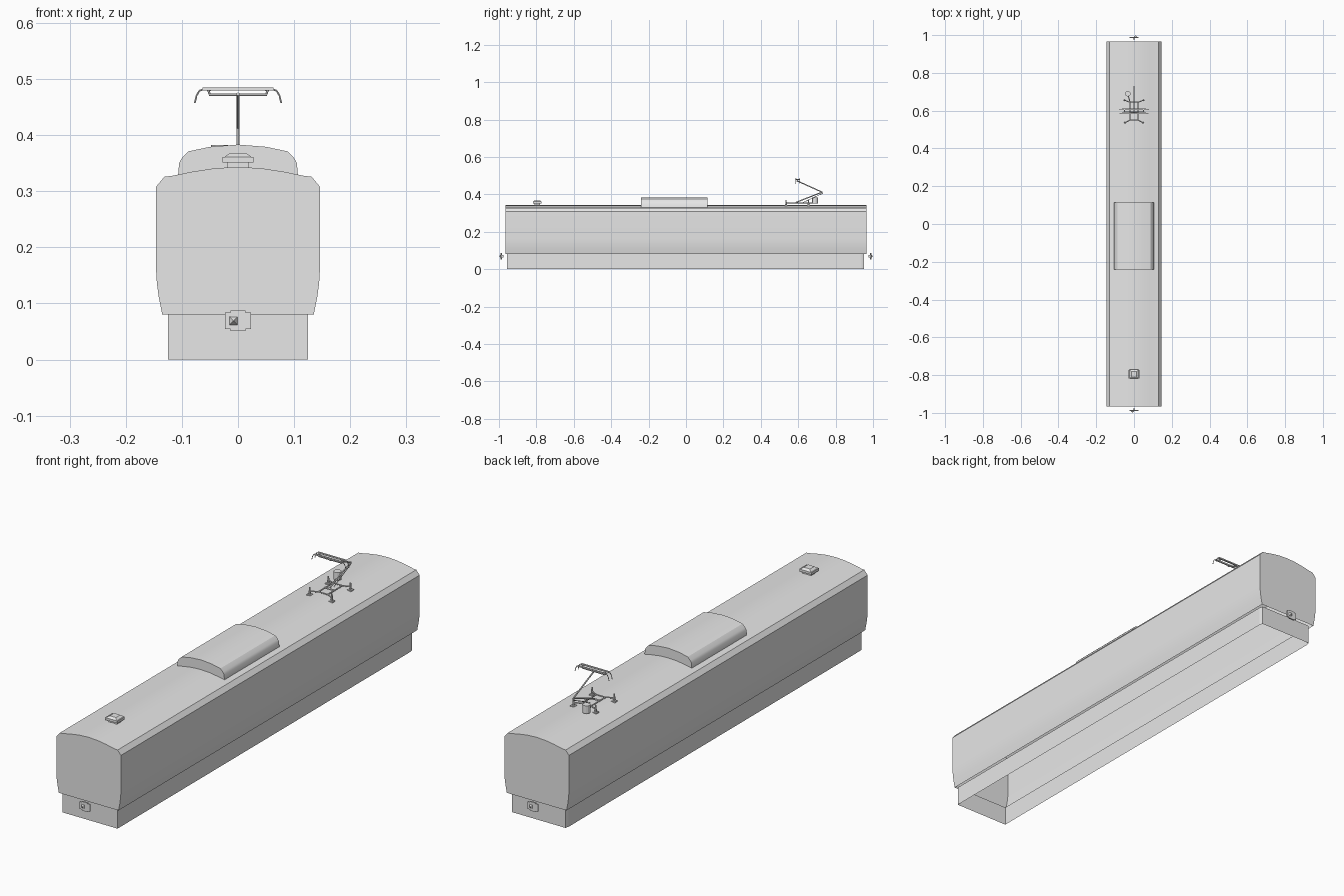
import bpy, bmesh, math
from mathutils import Matrix, Vector

cube = bpy.data.objects.get("Cube")
if cube:
    bpy.data.objects.remove(cube, do_unlink=True)

grey = bpy.data.materials.new("plain_grey")
grey.use_nodes = True
grey.diffuse_color = (0.8, 0.8, 0.8, 1)
grey.node_tree.nodes["Principled BSDF"].inputs["Base Color"].default_value = (0.8, 0.8, 0.8, 1)


def finish(name, bm, smooth=False, fix_normals=True):
    if fix_normals:
        bmesh.ops.recalc_face_normals(bm, faces=bm.faces[:])
    mesh = bpy.data.meshes.new(name)
    bm.to_mesh(mesh)
    bm.free()
    mesh.materials.append(grey)
    ob = bpy.data.objects.new(name, mesh)
    bpy.context.collection.objects.link(ob)
    if smooth:
        bpy.ops.object.select_all(action='DESELECT')
        ob.select_set(True)
        bpy.context.view_layer.objects.active = ob
        bpy.ops.object.shade_smooth_by_angle(angle=math.radians(25))


def open_shell(name, half, y0, y1):
    """Sweep a mirrored half section along y, capped at both ends, open below."""
    section = half + [(-x, z) for x, z in reversed(half) if x > 0]
    bm = bmesh.new()
    rings = [[bm.verts.new((x, y, z)) for x, z in section] for y in (y0, y1)]
    for i in range(len(section) - 1):
        bm.faces.new((rings[0][i], rings[0][i + 1], rings[1][i + 1], rings[1][i]))
    for ring in rings:
        bm.faces.new(ring)
    finish(name, bm, True)


def box(name, center, size):
    bm = bmesh.new()
    bmesh.ops.create_cube(bm, size=1)
    bmesh.ops.scale(bm, vec=size, verts=bm.verts)
    bmesh.ops.translate(bm, vec=center, verts=bm.verts)
    finish(name, bm)


def frustum(name, base, direction, r1, r2, height):
    """Four-sided taper, square to the axes, rising from base along direction."""
    bm = bmesh.new()
    bmesh.ops.create_cone(bm, cap_ends=True, segments=4, radius1=r1, radius2=r2, depth=height)
    turn = Vector(direction).to_track_quat('Z', 'Y').to_matrix() @ Matrix.Rotation(math.pi / 4, 3, 'Z')
    bmesh.ops.rotate(bm, matrix=turn, verts=bm.verts)
    bmesh.ops.translate(bm, vec=Vector(base) + Vector(direction) * height / 2, verts=bm.verts)
    finish(name, bm)


def rod(name, a, b, r, sides=6, r2=None):
    a, b = Vector(a), Vector(b)
    bm = bmesh.new()
    bmesh.ops.create_cone(bm, cap_ends=True, segments=sides, radius1=r,
                          radius2=r if r2 is None else r2, depth=(b - a).length)
    bmesh.ops.rotate(bm, matrix=(b - a).to_track_quat('Z', 'Y').to_matrix(), verts=bm.verts)
    bmesh.ops.translate(bm, vec=(a + b) / 2, verts=bm.verts)
    finish(name, bm, sides > 6)


def path(name, points, r):
    for i, (a, b) in enumerate(zip(points, points[1:])):
        rod(f"{name}_{i + 1}", a, b, r)


# Body shell
open_shell("body", [(0.135, 0.08), (0.141, 0.11), (0.1445, 0.135), (0.146, 0.16),
                    (0.146, 0.308), (0.131, 0.326), (0.119, 0.327), (0.08, 0.335),
                    (0.04, 0.341), (0, 0.343)], -0.965, 0.965)

# Skirt: side and end walls, open above and below, with clipped rear corners
bm = bmesh.new()
plan = [(-0.125, -0.957), (0.125, -0.957), (0.125, 0.937),
        (0.121, 0.952), (-0.121, 0.952), (-0.125, 0.937)]
low, high = [[bm.verts.new((x, y, z)) for x, y in plan] for z in (0, 0.08)]
for i in range(len(plan)):
    j = (i + 1) % len(plan)
    bm.faces.new((low[i], low[j], high[j], high[i]))
finish("skirt", bm, fix_normals=False)

# Roof equipment housing
open_shell("roof_housing", [(0.107, 0.325), (0.105, 0.35), (0.1, 0.359), (0.088, 0.371),
                            (0.05, 0.379), (0, 0.383)], -0.24, 0.115)

# Roof vent near the front
box("vent_foot", (0, -0.795, 0.344), (0.038, 0.03, 0.014))
box("vent_body", (0, -0.795, 0.356), (0.056, 0.046, 0.01))
frustum("vent_cap", (0, -0.795, 0.361), (0, 0, 1), 0.034, 0.02, 0.007)

# Couplers at both ends
for end, s in (("front", -1), ("rear", 1)):
    box(f"{end}_coupler_plate", (0, s * 0.988, 0.069), (0.046, 0.005, 0.03))
    box(f"{end}_coupler_rib", (0, s * 0.988, 0.069), (0.026, 0.006, 0.037))
    box(f"{end}_coupler_stem", (0, s * 0.982, 0.069), (0.012, 0.01, 0.014))
    frustum(f"{end}_coupler_cone", (s * 0.008, s * 0.99, 0.069), (0, s, 0), 0.011, 0.001, 0.01)

# Pantograph base: four insulators and a frame
for y, inner, tag in ((0.535, 0.55, "front"), (0.655, 0.645, "rear")):
    for s, side in ((1, "left"), (-1, "right")):
        name = f"{tag}_{side}"
        box(f"insulator_foot_{name}", (s * 0.05, y, 0.34), (0.018, 0.018, 0.006))
        rod(f"insulator_{name}", (s * 0.05, y, 0.338), (s * 0.05, y, 0.37), 0.005, 8, 0.003)
        rod(f"frame_arm_{name}", (s * 0.05, y, 0.354), (s * 0.022, inner, 0.354), 0.003)
    rod(f"frame_cross_{tag}", (-0.022, inner, 0.354), (0.022, inner, 0.354), 0.003)
for s, side in ((1, "left"), (-1, "right")):
    rod(f"frame_rail_{side}", (s * 0.021, 0.55, 0.354), (s * 0.021, 0.645, 0.354), 0.003)
rod("arm_pivot", (-0.022, 0.59, 0.356), (0.022, 0.59, 0.356), 0.004)

# Drive cylinder beside the frame
rod("drive_cylinder", (-0.033, 0.69, 0.35), (-0.033, 0.69, 0.382), 0.015, 12)
rod("drive_link", (-0.033, 0.69, 0.354), (-0.021, 0.645, 0.354), 0.003)

# Pantograph arms
rod("lower_arm", (0, 0.59, 0.358), (0, 0.728, 0.412), 0.003)
rod("lower_guide_rod", (0, 0.62, 0.354), (0, 0.732, 0.406), 0.0015)
rod("upper_arm", (0, 0.73, 0.411), (0, 0.592, 0.473), 0.003)

# Pantograph head with contact strips and curved horns
rod("head_bar", (-0.052, 0.597, 0.472), (0.052, 0.597, 0.472), 0.0025)
for y, tag in ((0.587, "front"), (0.607, "rear")):
    box(f"contact_strip_{tag}", (0, y, 0.482), (0.126, 0.007, 0.005))
for s, side in ((1, "left"), (-1, "right")):
    rod(f"head_bracket_{side}", (s * 0.05, 0.597, 0.472), (s * 0.054, 0.597, 0.482), 0.002)
    rod(f"head_tie_{side}", (s * 0.05, 0.587, 0.48), (s * 0.05, 0.607, 0.48), 0.002)
    for y, tag in ((0.587, "front"), (0.607, "rear")):
        path(f"horn_{tag}_{side}", [(s * 0.06, y, 0.482), (s * 0.069, y, 0.479),
                                    (s * 0.074, y, 0.47), (s * 0.077, y, 0.457)], 0.0015)
